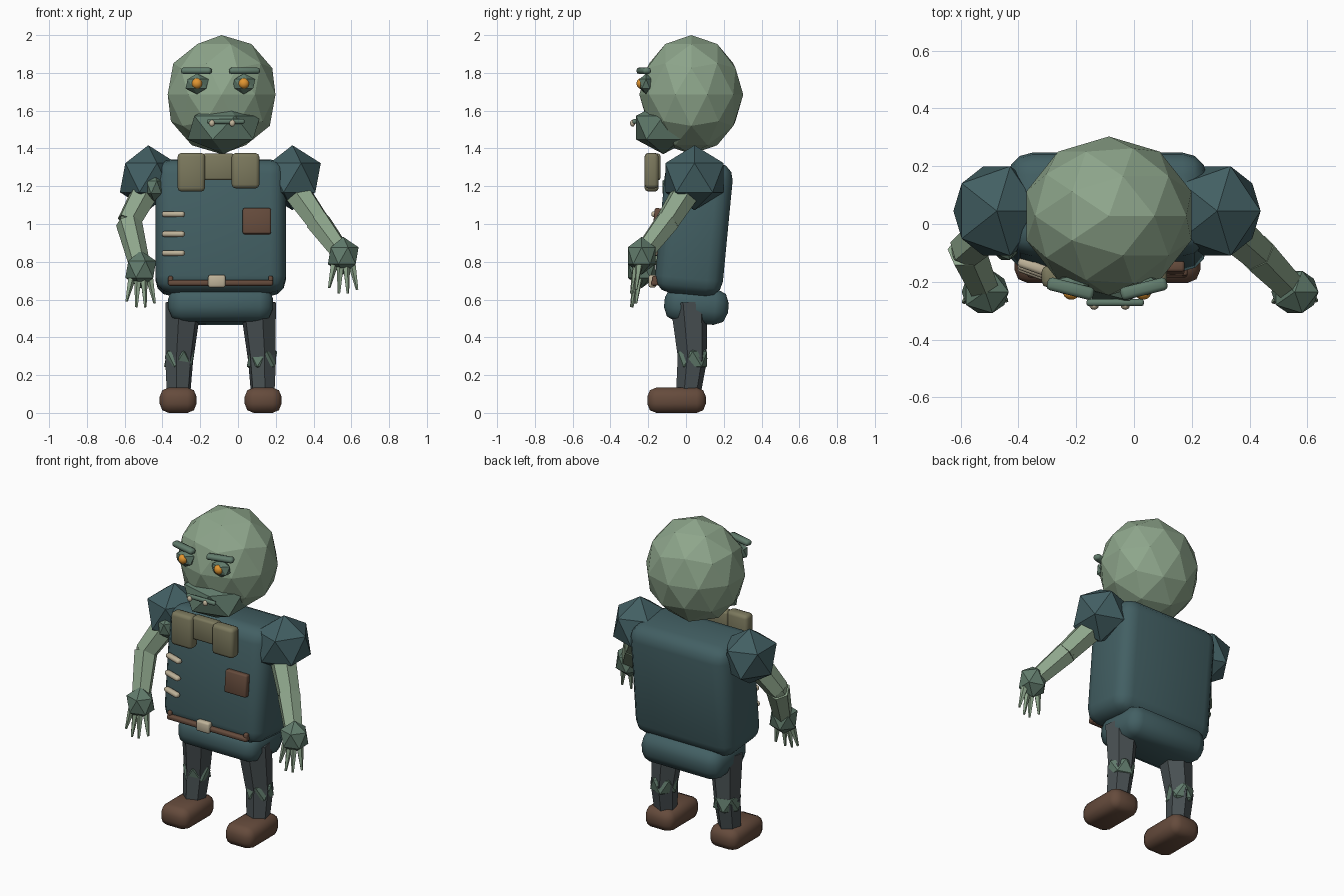
import bpy, bmesh, math
from mathutils import Vector, Matrix, Euler

if "Cube" in bpy.data.objects:
    bpy.data.objects.remove(bpy.data.objects["Cube"])

CX = -0.092  # body centre line


def mat(name, rgb):
    m = bpy.data.materials.new(name)
    m.diffuse_color = (*rgb, 1)
    m.use_nodes = True
    m.node_tree.nodes["Principled BSDF"].inputs["Base Color"].default_value = m.diffuse_color
    return m


SKIN = mat("skin_green", (0.27, 0.38, 0.26))
DARK_SKIN = mat("dark_skin", (0.12, 0.2, 0.15))
CLOTH = mat("teal_cloth", (0.055, 0.115, 0.125))
TROUSER = mat("trouser_grey", (0.065, 0.08, 0.085))
LEATHER = mat("brown_leather", (0.13, 0.07, 0.045))
KHAKI = mat("khaki", (0.2, 0.19, 0.11))
BONE = mat("bone", (0.52, 0.45, 0.32))
AMBER = mat("amber", (0.75, 0.3, 0.03))


def finish(bm, name, material, matrix, smooth=False):
    me = bpy.data.meshes.new(name)
    for f in bm.faces:
        f.smooth = smooth
    bmesh.ops.recalc_face_normals(bm, faces=bm.faces)
    bm.to_mesh(me)
    bm.free()
    ob = bpy.data.objects.new(name, me)
    me.materials.append(material)
    ob.matrix_world = matrix
    bpy.context.collection.objects.link(ob)
    return ob


def box(name, loc, size, material, bevel=0.01, seg=2, rot=(0, 0, 0)):
    bm = bmesh.new()
    bmesh.ops.create_cube(bm, size=1)
    bmesh.ops.scale(bm, vec=size, verts=bm.verts)
    bmesh.ops.bevel(bm, geom=bm.edges[:], offset=bevel, segments=seg,
                    profile=0.5, affect='EDGES')
    r = Euler([math.radians(a) for a in rot]).to_matrix().to_4x4()
    return finish(bm, name, material, Matrix.Translation(loc) @ r, True)


def ico(name, loc, radii, material, sub=1, smooth=False):
    bm = bmesh.new()
    bmesh.ops.create_icosphere(bm, subdivisions=sub, radius=1)
    bmesh.ops.scale(bm, vec=radii, verts=bm.verts)
    return finish(bm, name, material, Matrix.Translation(loc), smooth)


def limb(name, a, b, r1, r2, material, sides=6):
    a, b = Vector(a), Vector(b)
    d = b - a
    bm = bmesh.new()
    bmesh.ops.create_cone(bm, cap_ends=True, segments=sides, radius1=r1,
                          radius2=r2, depth=d.length)
    q = d.to_track_quat('Z', 'Y').to_matrix().to_4x4()
    return finish(bm, name, material, Matrix.Translation((a + b) / 2) @ q)


# Torso and pelvis, leaning slightly backwards
box("torso", (CX, 0.042, 0.98), (0.69, 0.36, 0.71), CLOTH, 0.085, 3, (-5.5, 0, 0))
box("pelvis", (CX, 0.055, 0.57), (0.555, 0.34, 0.19), CLOTH, 0.07, 2, (-5.5, 0, 0))

# Head and jaw
ico("head", (-0.087, 0.028, 1.685), (0.3, 0.275, 0.315), SKIN, 2)
ico("jaw", (-0.075, -0.12, 1.51), (0.215, 0.17, 0.14), DARK_SKIN)
box("mouth", (-0.065, -0.272, 1.543), (0.2, 0.025, 0.026), DARK_SKIN, 0.01)
for x in (-0.138, -0.03):
    ico("tooth", (x, -0.283, 1.533), (0.016, 0.014, 0.018), BONE, 2, True)

# Eyes and brows
for s in (-1, 1):
    x = -0.093 + s * 0.124
    ico("eye_socket", (x, -0.212, 1.742), (0.068, 0.04, 0.055), DARK_SKIN)
    ico("eye", (x, -0.238, 1.744), (0.028, 0.024, 0.028), AMBER, 3, True)
    box("brow", (x + s * 0.003, -0.224, 1.811), (0.165, 0.045, 0.034),
        DARK_SKIN, 0.014, 2, (0, 0, s * 14))

# Legs and boots
for s in (-1, 1):
    hip = (CX + s * 0.197, 0.015, 0.58)
    knee = (CX + s * 0.219, 0.035, 0.27)
    ankle = (CX + s * 0.223, 0.012, 0.1)
    limb("thigh", hip, knee, 0.1, 0.076, TROUSER)
    limb("shin", (knee[0], knee[1], 0.3), ankle, 0.08, 0.066, TROUSER)
    ico("knee", (knee[0], knee[1], 0.285), (0.09, 0.09, 0.088), DARK_SKIN)
    box("boot", (CX + s * 0.225, -0.05, 0.067), (0.195, 0.31, 0.134),
        LEATHER, 0.048, 2)

# Arms: shoulder, elbow and hand centres for each side
arms = [((-0.475, 0.045, 1.245), (-0.475, 0.0, 1.2), (-0.578, -0.09, 1.01),
         (-0.515, -0.235, 0.76)),
        ((0.288, 0.045, 1.245), (0.29, 0.02, 1.2), (0.425, -0.1, 1.01),
         (0.557, -0.235, 0.832))]
for shoulder, top, elbow, hand in arms:
    ico("shoulder_pad", shoulder, (0.168, 0.182, 0.172), CLOTH)
    limb("upper_arm", top, elbow, 0.08, 0.066, SKIN)
    limb("forearm", elbow, hand, 0.07, 0.054, SKIN)
    ico("elbow", elbow, (0.062, 0.062, 0.062), SKIN)
    ico("hand", hand, (0.091, 0.086, 0.1), DARK_SKIN)
    h = Vector(hand)
    for dx, dy, dz in ((-0.075, -0.035, -0.17), (-0.022, -0.055, -0.2),
                       (0.024, -0.05, -0.2), (0.074, -0.03, -0.18)):
        limb("finger", h + Vector((dx * 0.65, dy * 0.5, -0.05)),
             h + Vector((dx, dy, dz)), 0.021, 0.007, SKIN, 5)
ico("shoulder_joint", (-0.445, -0.065, 1.195), (0.055, 0.07, 0.075), DARK_SKIN)

# Collar
box("collar_left", (-0.247, -0.182, 1.274), (0.145, 0.075, 0.205), KHAKI, 0.02)
box("collar_right", (0.04, -0.182, 1.282), (0.147, 0.075, 0.186), KHAKI, 0.02)
box("collar_middle", (-0.103, -0.165, 1.302), (0.17, 0.06, 0.14), KHAKI, 0.012)

# Stitches, patch and belt on the front
for z, y in ((1.052, -0.15), (0.947, -0.16), (0.846, -0.168)):
    box("stitch", (-0.342, y, z), (0.125, 0.035, 0.03), BONE, 0.012, 2, (0, 0, -20))
box("patch", (0.1, -0.152, 1.015), (0.15, 0.04, 0.138), LEATHER, 0.01, 2, (-5.5, 0, 0))
box("belt", (CX, -0.168, 0.688), (0.555, 0.035, 0.03), LEATHER, 0.01)
for s in (-1, 1):
    box("belt_end", (CX + s * 0.265, -0.162, 0.7), (0.025, 0.035, 0.05), LEATHER, 0.008)
box("buckle", (-0.112, -0.178, 0.697), (0.092, 0.04, 0.068), BONE, 0.012)
